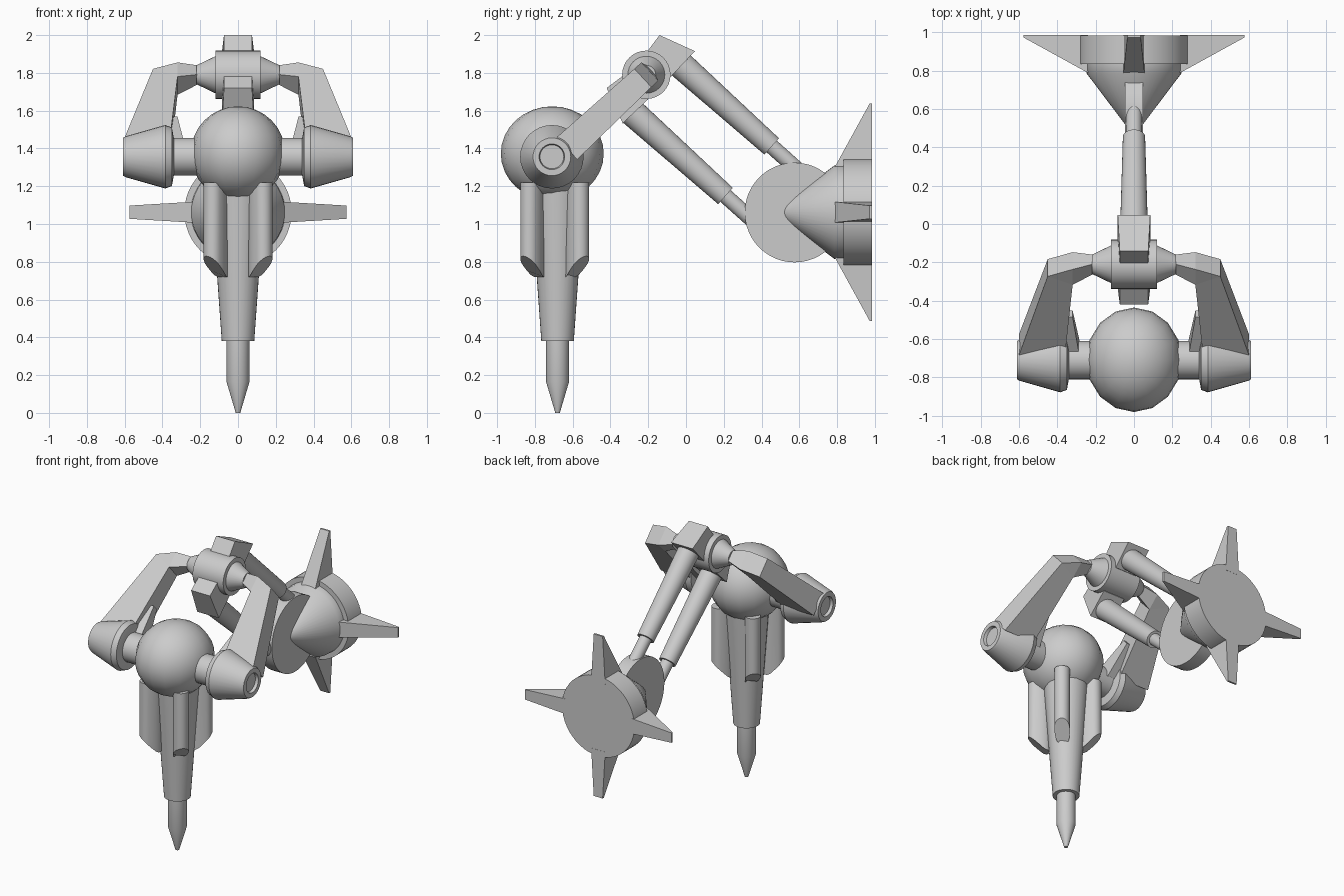
import bpy, bmesh, math
from mathutils import Vector

cube = bpy.data.objects.get("Cube")
if cube:
    bpy.data.objects.remove(cube, do_unlink=True)


def finish(name, bm, smooth=True):
    bmesh.ops.remove_doubles(bm, verts=bm.verts, dist=0.0005)
    bmesh.ops.recalc_face_normals(bm, faces=bm.faces)
    mesh = bpy.data.meshes.new(name)
    bm.to_mesh(mesh)
    bm.free()
    ob = bpy.data.objects.new(name, mesh)
    bpy.context.collection.objects.link(ob)
    if smooth:
        bpy.ops.object.select_all(action='DESELECT')
        ob.select_set(True)
        bpy.context.view_layer.objects.active = ob
        bpy.ops.object.shade_smooth_by_angle(angle=math.radians(35))
    return ob


def loft(bm, rings):
    """Bridge equal-length rings of points and cap both ends."""
    loops = [[bm.verts.new(p) for p in ring] for ring in rings]
    n = len(loops[0])
    for a, b in zip(loops, loops[1:]):
        for i in range(n):
            j = (i + 1) % n
            bm.faces.new((a[i], a[j], b[j], b[i]))
    bm.faces.new(loops[0])
    bm.faces.new(loops[-1])


def revolve(name, profile, origin, axis, sides=32):
    """Turn (distance along axis, radius) points around an axis."""
    bm = bmesh.new()
    turn = Vector(axis).to_track_quat('Z', 'Y')
    angles = [math.tau * i / sides for i in range(sides)]
    loft(bm, [[Vector(origin) + turn @ Vector((r * math.cos(a), r * math.sin(a), h))
               for a in angles] for h, r in profile])
    return finish(name, bm)


def side_label(s):
    return "left" if s > 0 else "right"


# Head ball
HEAD = Vector((0, -0.708, 1.373))
bm = bmesh.new()
bmesh.ops.create_uvsphere(bm, u_segments=16, v_segments=16, radius=0.25)
bmesh.ops.scale(bm, vec=(1, 1.09, 1), verts=bm.verts)
bmesh.ops.translate(bm, vec=HEAD, verts=bm.verts)
finish("head_ball", bm)

# Tapered stem with its pointed drill tip
revolve("stem", [(0.38, 0.086), (1.25, 0.148)], (0, -0.68, 0), (0, 0, 1))
revolve("drill_tip", [(0, 0.012), (0.165, 0.061), (0.42, 0.061)],
        (0, -0.68, 0), (0, 0, 1))

# Four ribs around the stem, cut at a slant below
for sx in (-1, 1):
    for sy in (-1, 1):
        out = Vector((sx, sy, 0)).normalized()
        across = Vector((-out.y, out.x, 0))
        bottom, top = [], []
        for i in range(24):
            a = math.tau * i / 24
            o = 0.05 * math.cos(a) * (1 if math.cos(a) > 0 else 1.9)
            p = Vector((0, -0.695, 0)) + out * (0.187 + o) + across * 0.05 * math.sin(a)
            bottom.append(p + Vector((0, 0, max(0.78 + o, 0.72))))
            top.append(p + Vector((0, 0, 1.22)))
        bm = bmesh.new()
        loft(bm, [bottom, top])
        finish(("front_" if sy < 0 else "back_") + side_label(sx) + "_rib", bm)

# Shoulders on the axle
AXLE = Vector((0, -0.71, 1.356))
revolve("axle", [(-0.4, 0.1), (0.4, 0.1)], AXLE, (1, 0, 0))
for s in (-1, 1):
    revolve(side_label(s) + "_shoulder",
            [(0.34, 0.1), (0.35, 0.155), (0.385, 0.168), (0.595, 0.108), (0.61, 0.1),
             (0.61, 0.068), (0.59, 0.063)], AXLE, (s, 0, 0))

# Swept arms: an outline of (x, distance along arm, half width), plus an inner spike
HUB = Vector((0, -0.21, 1.79))
base = Vector((0, -0.63, 1.40))
along = (HUB - base).normalized()
up = Vector((0, -along.z, along.y))
reach = (HUB - base).length
ARM = [(0.6, 0, 0.08), (0.45, reach - 0.025, 0.066), (0.32, reach + 0.025, 0.066),
       (0.21, reach + 0.035, 0.035), (0.21, reach - 0.035, 0.035),
       (0.32, reach - 0.085, 0.066), (0.36, 0, 0.08)]
for s in (-1, 1):
    bm = bmesh.new()
    sides = [[bm.verts.new(base + Vector((s * x, 0, 0)) + along * d + up * h * k)
              for x, d, h in ARM] for k in (-1, 1)]
    for v in sides:
        for ids in ((0, 1, 5, 6), (1, 2, 5), (2, 3, 4, 5)):
            bm.faces.new([v[i] for i in ids])
    for i in range(len(ARM)):
        j = (i + 1) % len(ARM)
        bm.faces.new((sides[0][i], sides[0][j], sides[1][j], sides[1][i]))
    finish(side_label(s) + "_arm", bm, smooth=False)

    bm = bmesh.new()
    rings = []
    for d, x0, x1, h in ((-0.02, 0.285, 0.38, 0.06), (0.22, 0.32, 0.345, 0.025)):
        rings.append([base + Vector((s * x, 0, 0)) + along * d + up * k * h
                      for x, k in ((x0, -1), (x1, -1), (x1, 1), (x0, 1))])
    loft(bm, rings)
    finish(side_label(s) + "_arm_spike", bm, smooth=False)

# Elbow hub
revolve("elbow_hub", [(-0.22, 0.05), (-0.12, 0.098), (-0.12, 0.128), (0.12, 0.128),
                      (0.12, 0.098), (0.22, 0.05)], HUB, (1, 0, 0))

# Two mirrored clamp blocks on the hub, each holding a piston
BLOCK = [(-0.005, 0.11, 0.074), (0.07, 0.21, 0.074), (0.257, 0.125, 0.085),
         (0.13, -0.01, 0.085), (0, 0, 0.08)]
slide = Vector((0, 0.48, -0.43)).normalized()
for label, mirrored, start, rod_end in (("upper", False, (0, -0.04, 1.853), 0.84),
                                        ("lower", True, (0, -0.285, 1.591), 0.86)):
    bm = bmesh.new()
    loft(bm, [[HUB + Vector((k * w, -b if mirrored else a, -a if mirrored else b))
               for a, b, w in BLOCK] for k in (-1, 1)])
    finish(label + "_clamp", bm, smooth=False)
    revolve(label + "_piston_tube", [(0, 0.073), (0.663, 0.058)], start, slide)
    revolve(label + "_piston_rod", [(0.6, 0.041), (rod_end, 0.041)], start, slide)

# Pivot disc and rear thruster body
revolve("pivot_disc", [(-0.048, 0.264), (0.048, 0.264)], (0, 0.575, 1.061), (1, 0, 0), 48)
REAR = Vector((0, 0, 1.0625))
revolve("rear_body", [(0.49, 0.008), (0.5, 0.028), (0.52, 0.047), (0.785, 0.247),
                      (0.835, 0.25), (0.835, 0.284), (0.984, 0.284)], REAR, (0, 1, 0), 48)

# Four tapered fins
for i, label in enumerate(("left", "top", "right", "bottom")):
    a = i * math.pi / 2
    out = Vector((math.cos(a), 0, math.sin(a)))
    across = Vector((-math.sin(a), 0, math.cos(a)))
    bm = bmesh.new()
    loft(bm, [[REAR + out * r + across * k * w + Vector((0, y, 0))
               for k, y in ((-1, front), (1, front), (1, 0.985), (-1, 0.985))]
              for r, front, w in ((0.24, 0.788, 0.055), (0.575, 0.972, 0.035))])
    finish(label + "_fin", bm, smooth=False)
